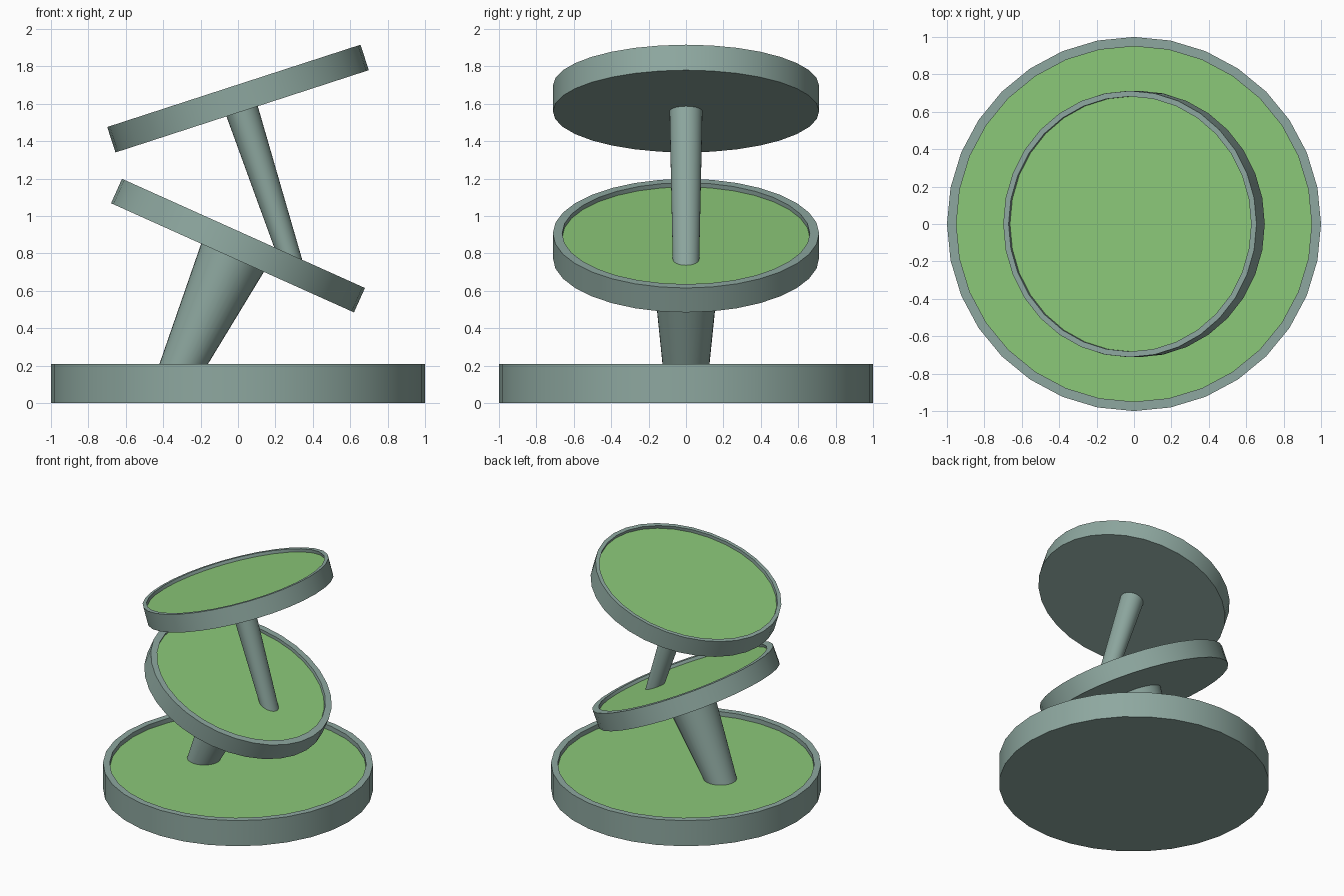
import bpy, bmesh, math
from mathutils import Matrix, Vector

if "Cube" in bpy.data.objects:
    bpy.data.objects.remove(bpy.data.objects["Cube"])

SIDES = 32


def material(name, rgb):
    m = bpy.data.materials.new(name)
    m.diffuse_color = (*rgb, 1)
    m.use_nodes = True
    m.node_tree.nodes["Principled BSDF"].inputs["Base Color"].default_value = m.diffuse_color
    return m


STONE = material("stone", (0.27, 0.39, 0.35))
GRASS = material("grass", (0.26, 0.58, 0.19))


def tilted(x, z, tilt):
    """Frame at (x, 0, z), turned about the y axis."""
    return Matrix.Translation((x, 0, z)) @ Matrix.Rotation(math.radians(tilt), 4, 'Y')


def loft(name, rings, grass_cap=False):
    """Skin rings given as (frame, x radius, y radius, height in frame) and cap both ends."""
    bm = bmesh.new()
    loops = []
    for frame, rx, ry, h in rings:
        angles = [2 * math.pi * i / SIDES for i in range(SIDES)]
        loops.append([bm.verts.new(frame @ Vector((rx * math.cos(a), ry * math.sin(a), h)))
                      for a in angles])
    for low, high in zip(loops, loops[1:]):
        for i in range(SIDES):
            j = (i + 1) % SIDES
            bm.faces.new((low[i], low[j], high[j], high[i]))
    bm.faces.new(loops[0][::-1])
    top = bm.faces.new(loops[-1])
    if grass_cap:
        top.material_index = 1
    mesh = bpy.data.meshes.new(name)
    bm.to_mesh(mesh)
    bm.free()
    mesh.materials.append(STONE)
    mesh.materials.append(GRASS)
    obj = bpy.data.objects.new(name, mesh)
    bpy.context.collection.objects.link(obj)
    bpy.ops.object.select_all(action='DESELECT')
    obj.select_set(True)
    bpy.context.view_layer.objects.active = obj
    bpy.ops.object.shade_smooth_by_angle(angle=math.radians(30))


def tray(name, frame, radius, height, rim, depth):
    """Disc with a raised rim around a sunken grass floor."""
    r, t = radius - rim, height / 2
    loft(name, [(frame, radius, radius, -t), (frame, radius, radius, t),
                (frame, r, r, t), (frame, r, r, t - depth)], grass_cap=True)


# Three trays: flat base, two tilted ones above
middle = tilted(0, 0.842, 24.2)
upper = tilted(0, 1.628, -18)
tray("base_tray", tilted(0, 0.1045, 0), 1.0, 0.209, 0.05, 0.037)
tray("middle_tray", middle, 0.712, 0.143, 0.05, 0.025)
tray("upper_tray", upper, 0.712, 0.143, 0.03, 0.025)

# Slanted tapering stems, each ending flush with the surfaces they join
loft("lower_stem", [(tilted(-0.308, 0.172, 0), 0.125, 0.122, 0),
                    (middle, 0.184, 0.184, -0.0715)])
loft("upper_stem", [(tilted(0.278, 0.770, 24.2), 0.081, 0.071, 0),
                    (upper, 0.088, 0.088, -0.0715)])
